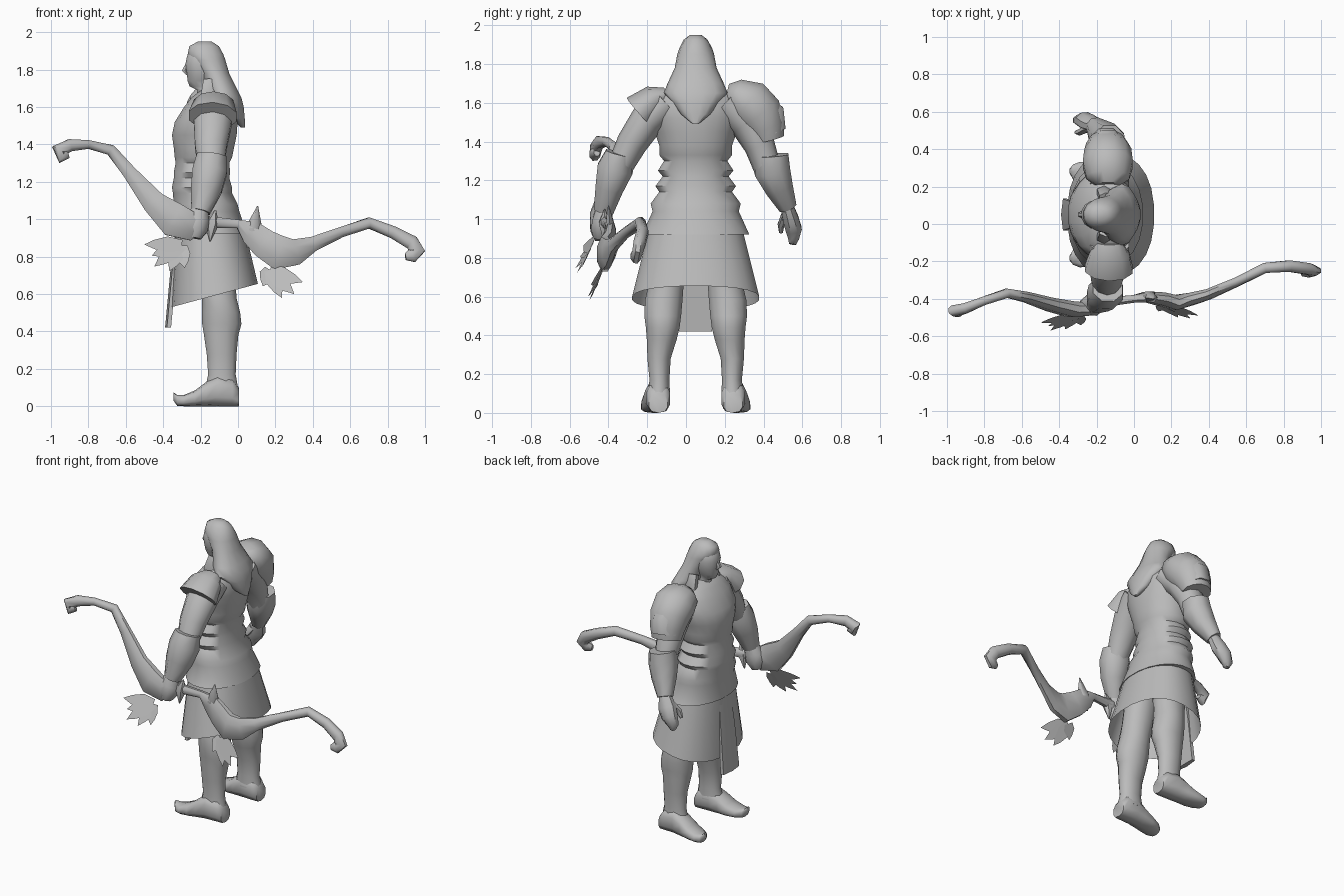
import bpy, bmesh, math
from mathutils import Vector

MID = 0.05  # the figure's own centre line in y
grey = bpy.data.materials.new("plain_grey")
grey.diffuse_color = (0.5, 0.5, 0.5, 1)


def finish(name, bm, angle=50):
    bmesh.ops.recalc_face_normals(bm, faces=bm.faces)
    me = bpy.data.meshes.new(name)
    bm.to_mesh(me)
    bm.free()
    ob = bpy.data.objects.new(name, me)
    bpy.context.collection.objects.link(ob)
    me.materials.append(grey)
    bpy.ops.object.select_all(action='DESELECT')
    ob.select_set(True)
    bpy.context.view_layer.objects.active = ob
    bpy.ops.object.shade_smooth_by_angle(angle=math.radians(angle))
    return ob


def oval(c, u, v, n, power=1.0):
    """Ring of points round c; power under 1 makes it boxier."""
    pts = []
    for i in range(n):
        a = 2 * math.pi * (i + 0.5) / n
        ca, sa = math.cos(a), math.sin(a)
        pts.append(Vector(c) + Vector(u) * math.copysign(abs(ca) ** power, ca)
                   + Vector(v) * math.copysign(abs(sa) ** power, sa))
    return pts


def loft(name, rings, caps=True, angle=50):
    bm = bmesh.new()
    vs = [[bm.verts.new(p) for p in r] for r in rings]
    n = len(vs[0])
    for a, b in zip(vs, vs[1:]):
        for i in range(n):
            bm.faces.new((a[i], a[(i + 1) % n], b[(i + 1) % n], b[i]))
    if caps:
        bm.faces.new(vs[0])
        bm.faces.new(vs[-1])
    return finish(name, bm, angle)


def stack(name, sections, n=14, power=0.85, yc=MID, caps=True):
    """Horizontal sections: z, front x, back x, half width, optional y shift."""
    loft(name, [oval(((s[1] + s[2]) / 2, yc + (s[4] if len(s) > 4 else 0), s[0]),
                     ((s[2] - s[1]) / 2, 0, 0), (0, s[3], 0), n, power)
                for s in sections], caps)


def tube(name, path, n=8, ref=(1, 0, 0), caps=True):
    """Path points: x, y, z, radius along ref, radius across it."""
    P = [Vector(p[:3]) for p in path]
    rings = []
    for i, p in enumerate(path):
        t = (P[min(i + 1, len(P) - 1)] - P[max(i - 1, 0)]).normalized()
        v = Vector(ref)
        v = (v - t * v.dot(t)).normalized()
        rings.append(oval(P[i], v * p[3], t.cross(v) * p[4], n))
    loft(name, rings, caps)


# Head, nose and long hair
stack("head", [(1.92, -.25, -.12, .05), (1.87, -.275, -.1, .075), (1.83, -.283, -.1, .08),
               (1.78, -.275, -.1, .075), (1.74, -.272, -.1, .06), (1.71, -.26, -.11, .045),
               (1.69, -.22, -.1, .05), (1.6, -.23, -.06, .075)], 14, .95)
tube("nose", [(-.27, MID, 1.835, .008, .01), (-.283, MID, 1.795, .02, .018),
              (-.27, MID, 1.775, .01, .014)], 6)
stack("hair", [(1.95, -.215, -.14, .03), (1.925, -.262, -.1, .062), (1.88, -.272, -.075, .085),
               (1.85, -.25, -.065, .095), (1.78, -.2, -.045, .108), (1.7, -.18, -.005, .145),
               (1.65, -.15, .02, .165), (1.6, -.1, .032, .12), (1.54, -.04, .037, .075),
               (1.49, .015, .037, .015)], 14, 0.95)
for s in (-1, 1):
    tube("hair_lock", [(-.15, MID + s * .09, 1.74, .04, .03), (-.16, MID + s * .125, 1.66, .045, .03),
                       (-.2, MID + s * .12, 1.58, .005, .005)], 6)

# Tunic body with overlapping waist bands, flaring over the hips
stack("tunic", [(1.69, -.2, -.05, .1), (1.65, -.25, -.02, .19), (1.6, -.29, .0, .24),
                (1.52, -.34, .0, .235), (1.45, -.355, -.005, .215), (1.38, -.345, -.02, .19),
                (1.33, -.34, -.03, .19), (1.3, -.335, -.045, .165), (1.25, -.345, -.04, .197),
                (1.22, -.345, -.045, .172), (1.17, -.355, -.03, .21), (1.14, -.35, -.03, .19),
                (1.08, -.345, .0, .235), (1.04, -.34, .01, .225), (.92, -.345, .05, .28),
                (.92, -.32, .03, .24)], 20, .95)

# Open skirt, its hem rising toward the back
top = oval((-.15, MID, .96), (.185, 0, 0), (0, .24, 0), 24, .92)
hem = oval((-.125, MID, .6), (.233, 0, 0), (0, .33, 0), 24, .88)
for p in hem:
    p.z = .53 + (p.x + .355) * .27
loft("skirt", [top, [a.lerp(b, .5) for a, b in zip(top, hem)], hem], False)

# Hanging front flap
loft("front_flap", [[Vector((x + d, MID + y, z)) for d, y in
                     ((0, -w), (-.01, 0), (0, w), (.022, w), (.022, 0), (.022, -w))]
                    for x, z, w in ((-.325, .95, .06), (-.352, .72, .075), (-.38, .42, .085))])

# Legs and boots with raised toes
for s in (-1, 1):
    stack("leg", [(.95, -.25, -.03, .1, -s * .05), (.68, -.22, -.01, .092, -s * .025),
                  (.58, -.195, -.005, .1, -s * .01), (.5, -.195, .015, .098, -s * .005),
                  (.44, -.195, .022, .09, -s * .005), (.38, -.185, .005, .08, s * 0),
                  (.28, -.17, -.005, .062, s * .014), (.17, -.162, -.01, .053, s * .012),
                  (.09, -.18, .005, .06, s * .015)], 12, .97, MID + s * .175)
    boot = [(.005, .0, .1, .05, 0), (-.03, 0, .15, .063, 0), (-.11, 0, .165, .066, .003),
            (-.17, 0, .13, .068, .01), (-.23, 0, .085, .072, .017), (-.29, 0, .06, .064, .027),
            (-.325, .002, .06, .042, .035), (-.345, .03, .075, .012, .04)]
    loft("boot", [oval((x, MID + s * (.193 + o), (a + b) / 2), (0, w, 0),
                       (0, 0, (b - a) / 2), 10, .75) for x, a, b, w, o in boot])

# Arm that holds the bow
tube("bow_upper_arm", [(-.13, -.1, 1.6, .11, .09), (-.135, -.2, 1.51, .105, .09),
                       (-.145, -.28, 1.39, .09, .08), (-.145, -.345, 1.26, .068, .065)], 10)
tube("bow_gauntlet", [(-.14, -.345, 1.34, .085, .075), (-.15, -.365, 1.26, .1, .1),
                      (-.17, -.395, 1.16, .09, .078), (-.2, -.425, 1.04, .055, .055)])
tube("bow_hand", [(-.2, -.42, 1.06, .045, .045), (-.215, -.43, 1.0, .068, .055),
                  (-.225, -.435, .95, .07, .06), (-.235, -.44, .9, .04, .04)])
tube("bow_shoulder_plate", [(-.13, -.1, 1.64, .07, .04), (-.13, -.16, 1.62, .11, .075),
                            (-.135, -.24, 1.55, .135, .1)], 10)

# Free arm
tube("free_upper_arm", [(-.13, .2, 1.6, .11, .09), (-.135, .31, 1.5, .1, .09),
                        (-.14, .38, 1.38, .085, .08), (-.135, .42, 1.26, .068, .07)], 10)
tube("free_gauntlet", [(-.13, .44, 1.33, .085, .095), (-.14, .445, 1.25, .095, .1),
                       (-.17, .48, 1.16, .08, .078), (-.21, .525, 1.06, .05, .05)])
tube("free_hand", [(-.205, .52, 1.07, .04, .035), (-.235, .54, 1.0, .06, .045),
                   (-.265, .555, .95, .055, .045), (-.29, .555, .9, .04, .03), (-.285, .55, .87, .02, .02)])
tube("free_thumb", [(-.25, .51, 1.02, .025, .02), (-.29, .49, .97, .022, .018), (-.31, .49, .93, .01, .01)], 6)
# Large shoulder plate in overlapping layers
tube("large_shoulder_plate", [(-.14, .21, 1.65, .07, .05), (-.14, .25, 1.64, .12, .09),
                              (-.14, .32, 1.6, .138, .13), (-.14, .375, 1.54, .13, .13),
                              (-.145, .41, 1.47, .115, .105), (-.15, .425, 1.41, .1, .085)], 12)
tube("shoulder_plate_layer", [(-.14, .36, 1.6, .05, .09), (-.14, .395, 1.53, .095, .125),
                              (-.15, .425, 1.44, .1, .1)])

# Bow with thick inner limbs and hooked tips
tube("bow", [(-.91, -.46, 1.345, .018, .022), (-.94, -.47, 1.335, .03, .04), (-.957, -.465, 1.365, .033, .045),
             (-.9, -.45, 1.395, .03, .036), (-.8, -.41, 1.4, .025, .025), (-.68, -.37, 1.37, .026, .032),
             (-.58, -.39, 1.25, .03, .04), (-.45, -.43, 1.09, .038, .068), (-.34, -.455, .995, .045, .1),
             (-.25, -.455, .965, .04, .085), (-.17, -.42, .985, .028, .035), (0, -.4, .975, .022, .025),
             (.07, -.39, .93, .03, .07), (.14, -.4, .87, .038, .085), (.22, -.42, .82, .043, .1),
             (.31, -.4, .825, .036, .075), (.4, -.375, .867, .03, .043), (.55, -.31, .93, .026, .03),
             (.7, -.235, .98, .03, .032), (.83, -.225, .93, .033, .036), (.93, -.24, .875, .033, .042),
             (.957, -.25, .83, .03, .045), (.93, -.26, .805, .028, .04), (.895, -.265, .8, .015, .02)],
     8, (0, 1, 0))
for path in ([(.05, -.39, .85, .004, .004), (.085, -.39, .94, .034, .05), (.105, -.4, 1.07, .003, .003)],
             [(-.15, -.42, .88, .004, .004), (-.14, -.42, .98, .034, .04), (-.12, -.42, 1.05, .003, .003)]):
    tube("bow_spike", path, 6, (0, 1, 0))


# Flat feather tassels under each limb
def tassel(name, root, tips, lean):
    bm = bmesh.new()
    r = Vector((root[0], 0, root[2]))
    for k, (tx, tz) in enumerate(tips):
        d = Vector((tx, 0, tz)) - r
        side = Vector((-d.z, 0, d.x)).normalized()
        outline = [(0, .03), (.35, .045), (.7, .035), (1, .015), (.75, -.015), (.4, -.04), (0, -.03)]
        vs = []
        for t, w in outline:
            q = r + d * t + side * w
            vs.append(bm.verts.new((q.x, root[1] - lean * ((r.z - q.z) + .4 * abs(q.x - r.x))
                                    + .003 * k, q.z)))
        bm.faces.new(vs)
    finish(name, bm)


tassel("left_tassel", (-.3, -.49, .86),
       ((-.5, .88), (-.465, .82), (-.455, .76), (-.38, .73), (-.3, .74)), .5)
tassel("right_tassel", (.17, -.435, .73),
       ((.34, .65), (.29, .59), (.22, .575), (.12, .65)), .4)
